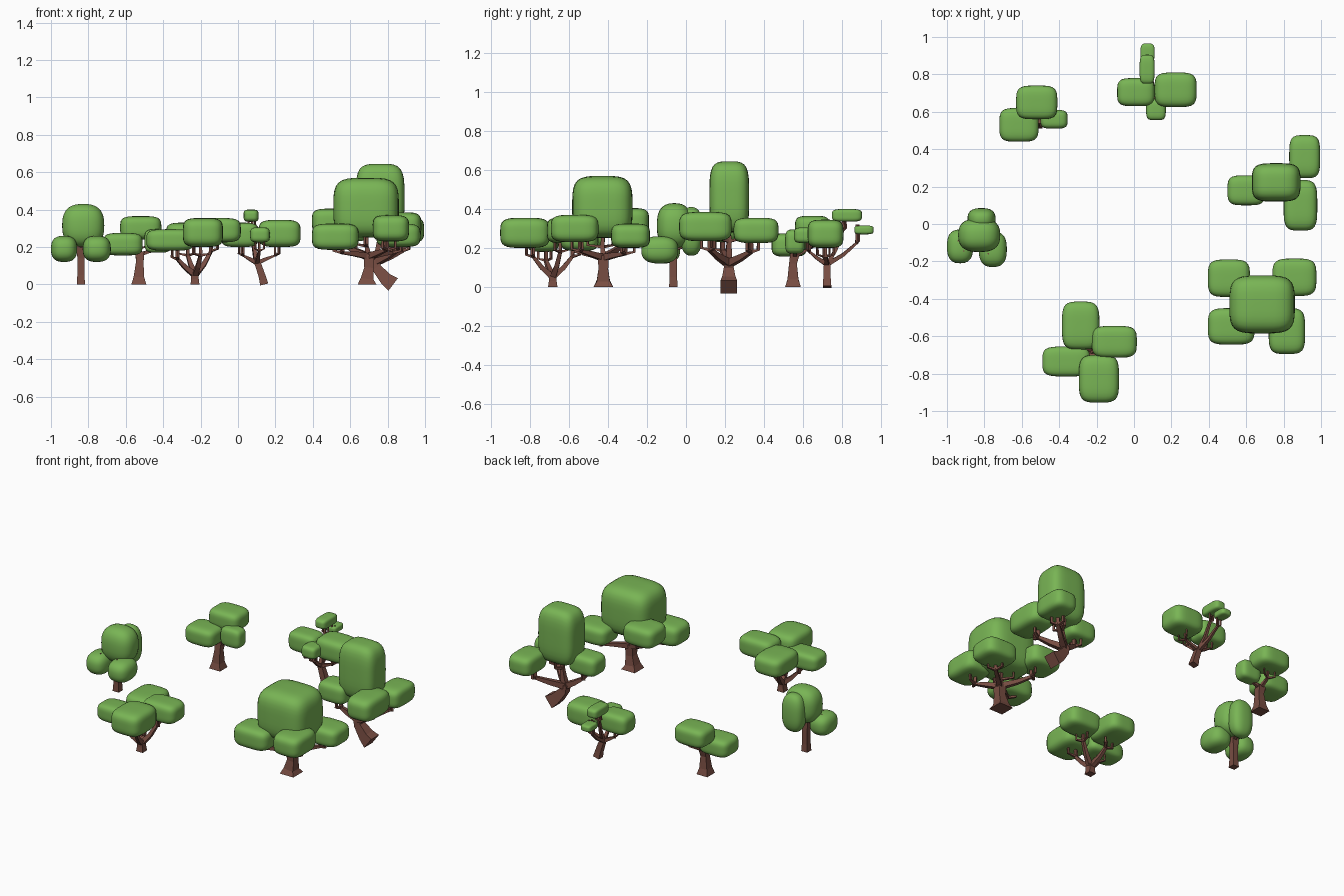
import bpy, bmesh
from mathutils import Vector as V

if "Cube" in bpy.data.objects:
    bpy.data.objects.remove(bpy.data.objects["Cube"])


def material(name, color):
    m = bpy.data.materials.new(name)
    m.diffuse_color = color
    m.use_nodes = True
    m.node_tree.nodes["Principled BSDF"].inputs["Base Color"].default_value = m.diffuse_color
    return m


LEAF = material("leaf_green", (0.19, 0.46, 0.09, 1))
BARK = material("bark_brown", (0.19, 0.075, 0.055, 1))


def finish(bm, name, mat, smooth):
    bmesh.ops.recalc_face_normals(bm, faces=bm.faces)
    for f in bm.faces:
        f.smooth = smooth
    me = bpy.data.meshes.new(name)
    bm.to_mesh(me)
    bm.free()
    me.materials.append(mat)
    bpy.context.collection.objects.link(bpy.data.objects.new(name, me))


def foliage(name, box, p):
    """Rounded box filling x0,x1,y0,y1,z0,z1; p sets how square it is."""
    lo, hi = V(box[0::2]), V(box[1::2])
    mid, half = (lo + hi) / 2, (hi - lo) / 2
    bm = bmesh.new()
    bmesh.ops.create_cube(bm, size=2)
    bmesh.ops.subdivide_edges(bm, edges=bm.edges, cuts=9, use_grid_fill=True)
    for v in bm.verts:
        n = sum(abs(c) ** p for c in v.co) ** (1 / p)
        v.co = mid + V([c / n * h for c, h in zip(v.co, half)])
    finish(bm, name, LEAF, True)


def limb(bm, pts, radii):
    """Four-sided tapering tube along a path."""
    pts = [V(q) for q in pts]
    prev, rings = None, []
    for i, q in enumerate(pts):
        t = (pts[min(i + 1, len(pts) - 1)] - pts[max(i - 1, 0)]).normalized()
        if prev is None:
            side = (V((1, 0, 0)) if abs(t.z) > 0.6 else V((0, 0, 1))).copy()
        else:
            side = prev.rotation_difference(t) @ side
        side = (side - t * side.dot(t)).normalized()
        other, prev, r = t.cross(side), t, radii[i]
        rings.append([bm.verts.new(q + side * a * r + other * b * r)
                      for a, b in ((1, 1), (-1, 1), (-1, -1), (1, -1))])
    for a, b in zip(rings, rings[1:]):
        for k in range(4):
            bm.faces.new((a[k], a[k - 1], b[k - 1], b[k]))
    bm.faces.new(rings[0])
    bm.faces.new(rings[-1])


def tree(name, trunk, radii, branch_r, blobs, p=4.0, spread=0.8):
    # trunk
    bm = bmesh.new()
    limb(bm, trunk, radii)
    fork = V(trunk[-1])
    for i, b in enumerate(blobs):
        foliage(f"{name}_foliage_{i + 1}", b, p)
        # main branch: out from the fork, bend up into the foliage
        c = V(((b[0] + b[1]) / 2, (b[2] + b[3]) / 2, b[4]))
        e = fork.lerp(c, spread)
        e.z = max(fork.z + 0.01, b[4] - 0.045)
        m = fork.lerp(e, 0.55)
        m.z = fork.z + (e.z - fork.z) * 0.4
        up = (e.x, e.y, max(b[4], e.z) + 0.05)
        r = branch_r
        limb(bm, [fork - V((0, 0, 0.01)), m, e, up], [r * 1.3, r, r * .75, r * .6])
        # side twigs
        out = (c - fork) * V((1, 1, 0))
        out = out.normalized() if out.length > 0.01 else V((1, 0, 0))
        across = V((-out.y, out.x, 0))
        w = min(b[1] - b[0], b[3] - b[2]) * 0.22
        for s in (-1, 1):
            q = e + across * s * w + out * w * 0.5 + V((0, 0, 0.01))
            limb(bm, [e, q, (q.x, q.y, up[2])], [r * .6, r * .5, r * .4])
    finish(bm, f"{name}_trunk", BARK, False)


tree("round_tree", [(-.84, -.065, 0), (-.84, -.065, .05), (-.84, -.065, .14), (-.84, -.07, .2)],
     [.022, .019, .019, .022], .009, [
    (-.94, -.715, -.15, .03, .20, .43), (-.89, -.74, -.03, .085, .16, .41),
    (-1, -.86, -.21, -.03, .12, .26), (-.83, -.68, -.23, -.04, .12, .26)], p=2.6)

tree("flared_tree", [(-.53, .55, 0), (-.53, .55, .04), (-.525, .55, .12), (-.525, .56, .17)],
     [.04, .028, .02, .024], .009, [
    (-.63, -.41, .56, .74, .24, .365), (-.72, -.51, .44, .62, .155, .275),
    (-.5, -.355, .51, .61, .17, .295)])

tree("sprig_tree", [(.14, .725, 0), (.13, .725, .04), (.11, .725, .1), (.1, .725, .125)],
     [.022, .019, .017, .016], .009, [
    (-.09, .11, .63, .78, .2, .33), (.11, .335, .625, .81, .2, .345),
    (.065, .17, .555, .67, .225, .305), (.03, .11, .75, .905, .335, .40),
    (.035, .11, .865, .965, .27, .315)])

tree("tall_tree", [(.83, .22, 0), (.79, .22, .03), (.74, .22, .09), (.735, .22, .13)],
     [.042, .034, .025, .024], .015, [
    (.63, .89, .12, .325, .28, .645), (.5, .7, .1, .26, .23, .36),
    (.83, .995, .245, .475, .225, .355), (.8, .98, -.035, .235, .235, .385)])

tree("broad_tree", [(.69, -.425, 0), (.69, -.425, .03), (.7, -.425, .09), (.7, -.425, .16)],
     [.05, .034, .025, .028], .013, [
    (.51, .86, -.585, -.275, .25, .57), (.395, .62, -.39, -.19, .27, .405),
    (.74, .975, -.385, -.185, .2, .325), (.395, .645, -.645, -.45, .185, .325),
    (.72, .915, -.695, -.45, .23, .37)])

tree("spreading_tree", [(-.23, -.685, 0), (-.23, -.685, .03), (-.23, -.685, .06)],
     [.024, .02, .02], .012, [
    (-.385, -.185, -.67, -.415, .2, .33), (-.225, .015, -.715, -.545, .225, .355),
    (-.49, -.235, -.815, -.655, .18, .295), (-.295, -.08, -.955, -.7, .2, .355)], spread=.7)
